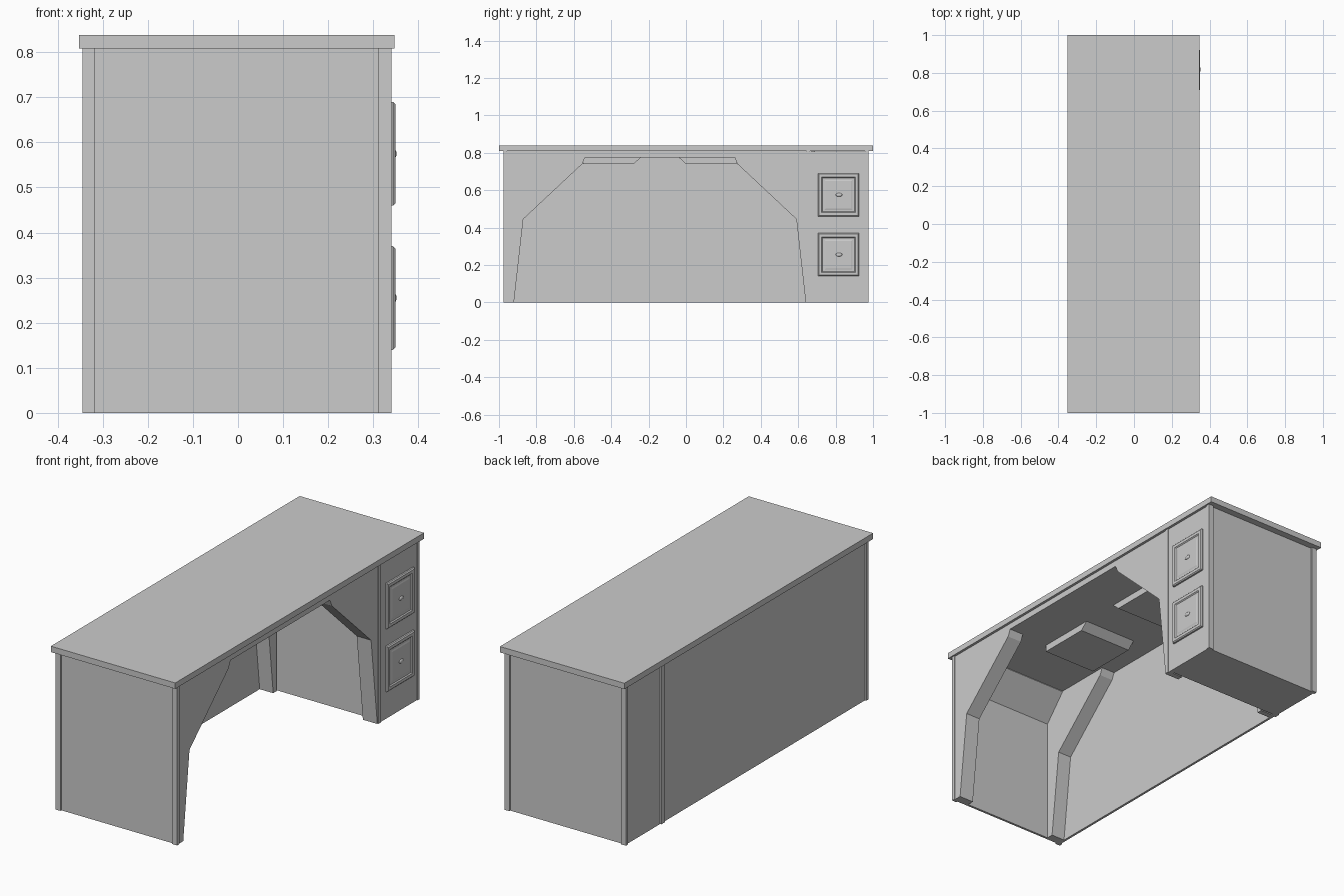
import bpy, bmesh
from mathutils import Vector

if "Cube" in bpy.data.objects:
    bpy.data.objects.remove(bpy.data.objects["Cube"])


def finish(bm, name):
    bmesh.ops.recalc_face_normals(bm, faces=bm.faces)
    me = bpy.data.meshes.new(name)
    bm.to_mesh(me)
    bm.free()
    ob = bpy.data.objects.new(name, me)
    bpy.context.collection.objects.link(ob)
    return ob


def box(name, x, y, z):
    bm = bmesh.new()
    bmesh.ops.create_cube(bm, size=1)
    for v in bm.verts:
        v.co = [(a + b) / 2 + c * (b - a) for (a, b), c in zip((x, y, z), v.co)]
    return finish(bm, name)


def prism(name, profile, x0, x1):
    """Extrude a (y, z) profile along x."""
    bm = bmesh.new()
    face = bm.faces.new([bm.verts.new((x0, y, z)) for y, z in profile])
    new = bmesh.ops.extrude_face_region(bm, geom=[face])["geom"]
    bmesh.ops.translate(bm, vec=(x1 - x0, 0, 0),
                        verts=[v for v in new if isinstance(v, bmesh.types.BMVert)])
    return finish(bm, name)


MID = -0.14  # centre of the knee space


def mirrored(half):
    """Complete a left half profile about the knee space centre."""
    return half + [(2 * MID - y, z) for y, z in reversed(half)]


# Worktop and the board below it
box("worktop", (-0.353, 0.347), (-1, 1), (0.808, 0.838))
box("knee_ceiling", (-0.33, 0.33), (-0.965, 0.67), (0.775, 0.808))

# Corner and divider posts, front and back
for x in ((0.312, 0.34), (-0.345, -0.317)):
    side = "front" if x[0] > 0 else "back"
    box(side + "_left_post", x, (-0.975, -0.957), (0, 0.808))
    box(side + "_right_post", x, (0.957, 0.975), (0, 0.808))
    y = (0.645, 0.664) if x[0] > 0 else (0.662, 0.69)
    box(side + "_divider_post", x, y, (0, 0.808))

# End panel, back panel and drawer pedestal
box("left_end_panel", (-0.335, 0.33), (-0.967, -0.955), (0, 0.808))
box("back_panel", (-0.338, -0.326), (-0.965, 0.966), (0, 0.806))
box("drawer_pedestal", (-0.336, 0.336), (0.675, 0.967), (0, 0.806))
box("pedestal_front_filler", (0.31, 0.336), (0.66, 0.68), (0, 0.806))

# Sloped corners inside the knee space
left_slope = [(-0.958, 0.64), (-0.958, 0.78), (-0.84, 0.78), (-0.84, 0.772), (-0.955, 0.64)]
prism("left_inner_slope", left_slope, -0.326, 0.33)
prism("right_inner_slope", [(2 * MID - y, z) for y, z in left_slope], -0.326, 0.33)

# Arched frames at the front and back of the knee space
opening = mirrored([(-0.92, 0), (-0.87, 0.445), (-0.555, 0.74), (-0.54, 0.775)])
arch = [(-0.962, 0)] + opening + [(0.668, 0), (0.668, 0.806), (-0.962, 0.806)]
prism("front_arch", arch, 0.255, 0.336)
prism("back_arch", arch, -0.33, -0.25)

# Hanging plates under the ceiling
left_plate = [(-0.55, 0.74), (-0.28, 0.74), (-0.24, 0.776), (-0.55, 0.776)]
prism("left_ceiling_plate", left_plate, -0.2, 0.1)
prism("right_ceiling_plate", [(2 * MID - y, z) for y, z in left_plate], -0.2, 0.1)


def drawer_front(name, cy, cz):
    # Stepped rectangular rings: (inset, x)
    rings = [(0, 0.333), (0, 0.344), (0.005, 0.349), (0.02, 0.349),
             (0.025, 0.344), (0.035, 0.344), (0.042, 0.346)]
    bm = bmesh.new()
    loops = []
    for inset, x in rings:
        w, h = 0.11 - inset, 0.115 - inset
        loops.append([bm.verts.new((x, cy + sy * w, cz + sz * h))
                      for sy, sz in ((-1, -1), (1, -1), (1, 1), (-1, 1))])
    for a, b in zip(loops, loops[1:]):
        for i in range(4):
            j = (i + 1) % 4
            bm.faces.new((a[i], a[j], b[j], b[i]))
    bm.faces.new(loops[0])
    bm.faces.new(loops[-1])
    finish(bm, name)


def knob(name, cy, cz):
    bm = bmesh.new()
    bmesh.ops.create_uvsphere(bm, u_segments=16, v_segments=8, radius=1)
    for v in bm.verts:
        v.co = Vector((0.346 + 0.006 * v.co.x, cy + 0.018 * v.co.y, cz + 0.01 * v.co.z))
    for f in bm.faces:
        f.smooth = True
    finish(bm, name)


# Two drawers with oval knobs
for label, z in (("lower", 0.255), ("upper", 0.575)):
    drawer_front(label + "_drawer_front", 0.815, z)
    knob(label + "_drawer_knob", 0.818, z)
